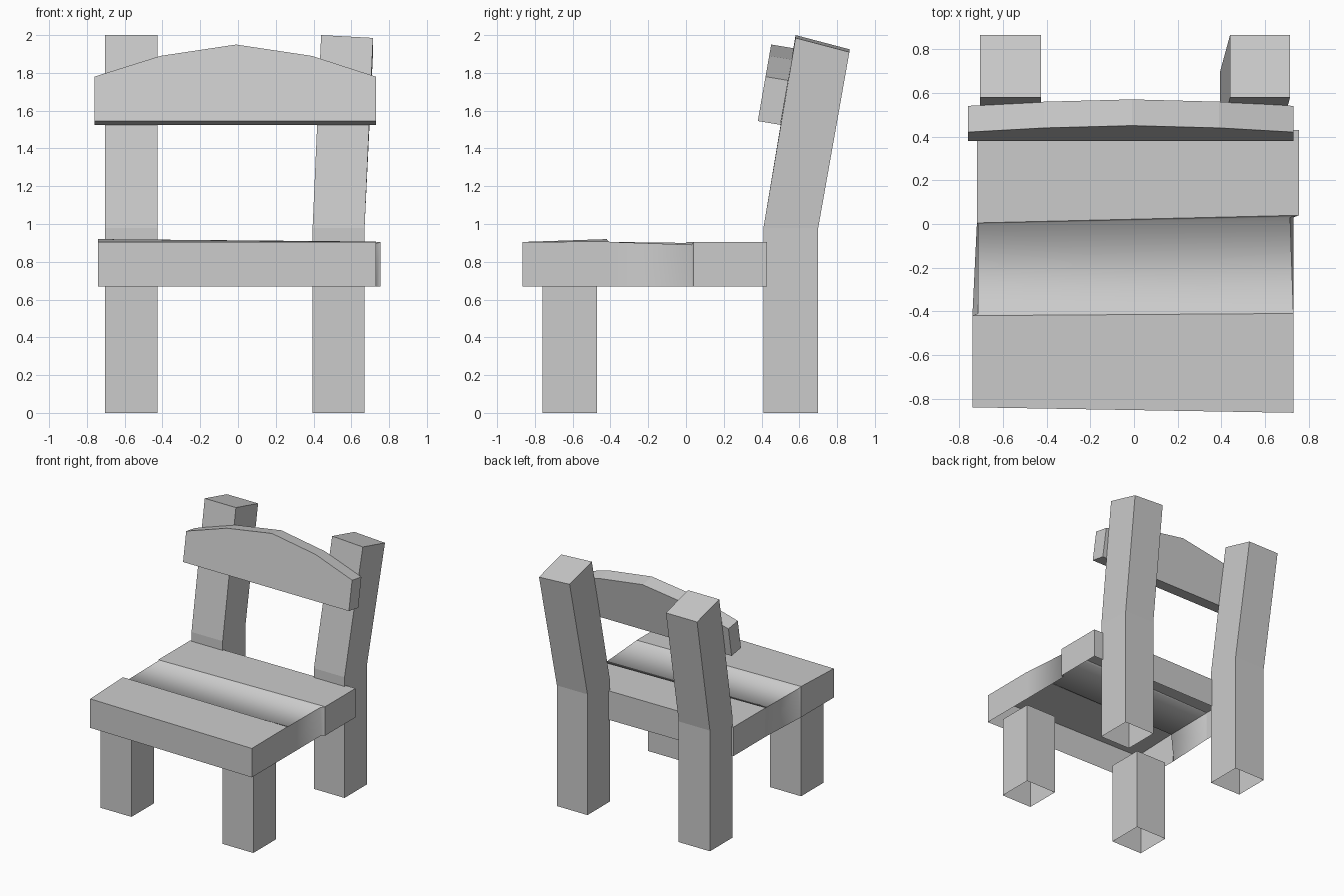
import bpy

cube = bpy.data.objects.get("Cube")
if cube:
    bpy.data.objects.remove(cube, do_unlink=True)

# One plain grey for the whole chair
grey = bpy.data.materials.new("plain_grey")
grey.use_nodes = True
grey.diffuse_color = (0.6, 0.6, 0.6, 1)
grey.node_tree.nodes["Principled BSDF"].inputs["Base Color"].default_value = (0.6, 0.6, 0.6, 1)


def add_mesh(name, verts, faces, smooth=()):
    mesh = bpy.data.meshes.new(name)
    mesh.from_pydata(verts, [], faces)
    mesh.materials.append(grey)
    for i in smooth:
        mesh.polygons[i].use_smooth = True
    mesh.update()
    obj = bpy.data.objects.new(name, mesh)
    bpy.context.collection.objects.link(obj)
    return obj


def add_post(name, rings):
    """Four-sided post through rings of corners, open at the foot, capped on top."""
    verts = [v for ring in rings for v in ring]
    faces = [(4 * k + i, 4 * k + (i + 1) % 4, 4 * k + 4 + (i + 1) % 4, 4 * k + 4 + i)
             for k in range(len(rings) - 1) for i in range(4)]
    top = 4 * (len(rings) - 1)
    faces.append(tuple(range(top, top + 4)))
    return add_mesh(name, verts, faces)


def ring(x0, x1, y0, y1, z_front, z_back, drop=0):
    return [(x0, y0, z_front), (x1, y0, z_front - drop),
            (x1, y1, z_back - drop), (x0, y1, z_back)]


# Legs: short straight front ones, tall bent back ones; the left back leg leans outwards
for side, x0, x1, lean, drop in (("right", -0.705, -0.425, 0, 0),
                                 ("left", 0.395, 0.67, 0.045, 0.015)):
    add_post(f"{side}_front_leg", [ring(x0, x1, -0.76, -0.47, z, z) for z in (0, 0.67)])
    add_post(f"{side}_back_leg", [
        ring(x0, x1, 0.41, 0.70, 0, 0),
        ring(x0, x1, 0.41, 0.70, 0.98, 0.98),
        ring(x0 + lean, x1 + lean, 0.58, 0.865, 2.0, 1.925, drop)])

# Seat: a shell open underneath, with a slightly sunken, softly shaded middle plank
# Each row: y right, y left, top x right, top x left, bottom x right, bottom x left, z right, z left
rows = [
    (-0.84, -0.865, -0.74, 0.73, -0.74, 0.73, 0.905, 0.905),
    (-0.42, -0.41, -0.74, 0.73, -0.74, 0.73, 0.92, 0.907),
    (-0.41, -0.40, -0.715, 0.73, -0.74, 0.73, 0.895, 0.905),
    (0.00, 0.03, -0.715, 0.715, -0.72, 0.73, 0.90, 0.89),
    (0.005, 0.04, -0.72, 0.755, -0.72, 0.755, 0.905, 0.905),
    (0.42, 0.43, -0.72, 0.755, -0.72, 0.755, 0.905, 0.905),
]
base = 0.67
verts = []
for ya, yb, xa, xb, ba, bb, za, zb in rows:
    verts += [(ba, ya, base), (xa, ya, za), (xb, yb, zb), (bb, yb, base)]
faces, soft = [], []
for k in range(len(rows) - 1):
    for i in range(3):
        if 0 < k < 4:
            soft.append(len(faces))
        a = 4 * k + i
        faces.append((a, a + 4, a + 5, a + 1)[::-1])
last = 4 * (len(rows) - 1)
faces += [(0, 3, 2, 1), (last, last + 1, last + 2, last + 3)]
seat = add_mesh("seat", verts, faces, soft)
# Keep the long edges between top and walls crisp
for edge in seat.data.edges:
    a, b = sorted(edge.vertices)
    if b - a == 4 and a % 4 in (1, 2):
        edge.use_edge_sharp = True

# Backrest: arched board tilted backwards
outline = [(-0.76, 1.545), (0.73, 1.545), (0.73, 1.78),
           (0.39, 1.89), (-0.01, 1.95), (-0.41, 1.89), (-0.76, 1.78)]
front = [(x, 0.38 + 0.175 * (z - 1.545), z) for x, z in outline]
back = [(x, y + 0.12, z - 0.02) for x, y, z in front]
n = len(outline)
sides = [(i, n + i, n + (i + 1) % n, (i + 1) % n) for i in range(n)]
add_mesh("backrest", front + back,
         [tuple(range(n)), tuple(range(2 * n - 1, n - 1, -1))] + sides)
